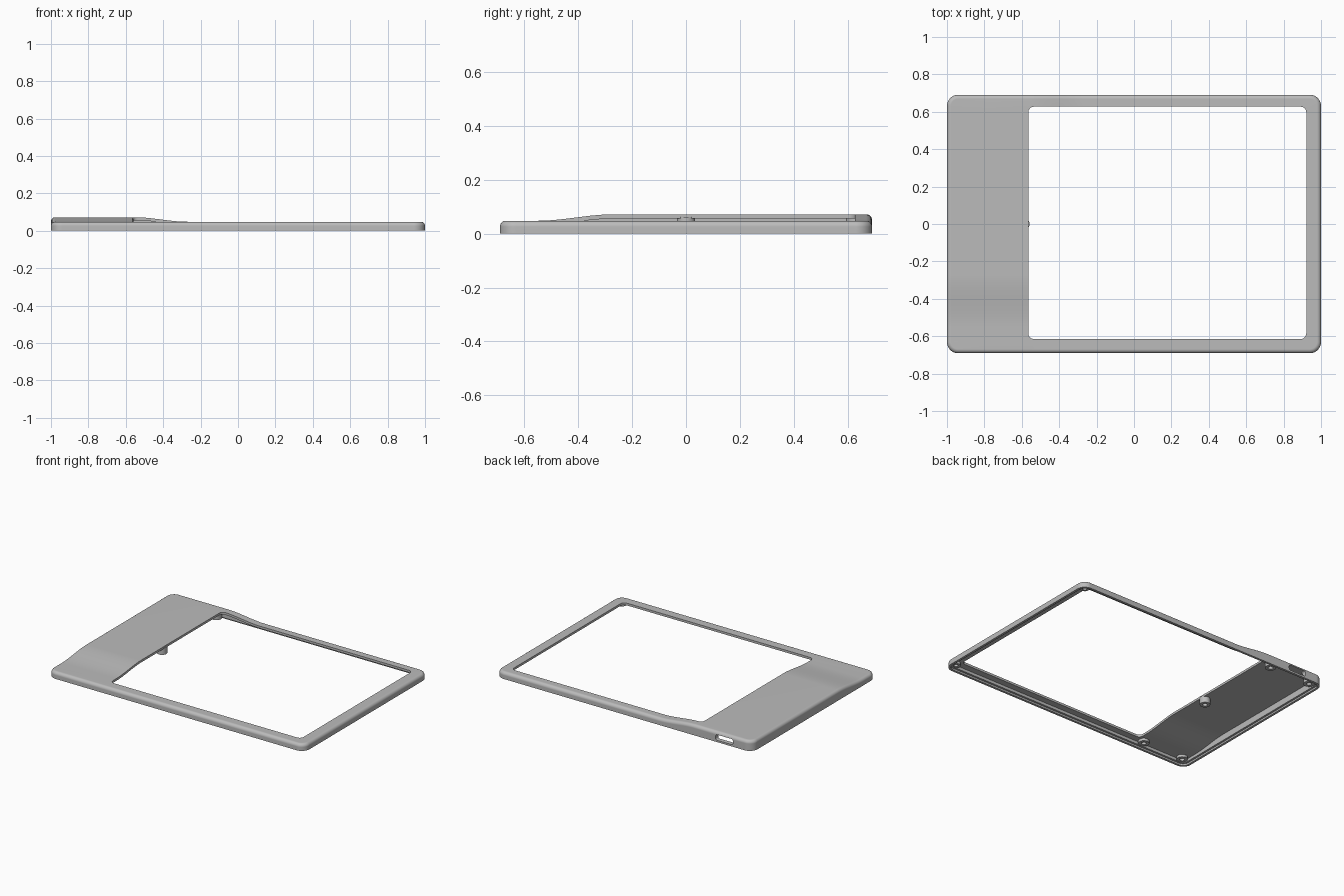
import bpy, bmesh, math
from mathutils import Vector

old = bpy.data.objects.get("Cube")
if old:
    bpy.data.objects.remove(old, do_unlink=True)

grey = bpy.data.materials.new("plain grey")
grey.use_nodes = True
grey.diffuse_color = (0.5, 0.5, 0.5, 1)
grey.node_tree.nodes["Principled BSDF"].inputs["Base Color"].default_value = (0.5, 0.5, 0.5, 1)

HX, HY = 1.0, 0.691          # half size of the frame
TOP, RISE = 0.048, 0.024     # low height and extra height of the raised corner
FILLET, PLATE = 0.022, 0.016
RAMP0, RAMP1 = -0.55, -0.27
SEG = 8


def smooth(t):
    t = min(max(t, 0), 1)
    return t * t * (3 - 2 * t)


def lift(x, y):
    """Extra height: full at the back right corner, easing off along both sides."""
    span = RAMP1 - RAMP0
    return RISE * smooth((RAMP1 - x) / span) * smooth((y - RAMP0) / span)


def rounded_rect(x0, x1, y0, y1, r):
    pts = []
    corners = [(x1 - r, y1 - r), (x0 + r, y1 - r), (x0 + r, y0 + r), (x1 - r, y0 + r)]
    for k, (cx, cy) in enumerate(corners):
        for i in range(SEG + 1):
            a = math.pi / 2 * (k + i / SEG)
            pts.append((cx + r * math.cos(a), cy + r * math.sin(a)))
    return pts


def outline(inset):
    return rounded_rect(-HX + inset, HX - inset, -HY + inset, HY - inset, 0.06 - inset)


def loft(bm, rings):
    """Join closed rings of points, the last one back to the first."""
    loops = [[bm.verts.new((x, y, z)) for x, y in pts] for pts, z in rings]
    for a, b in zip(loops, loops[1:] + loops[:1]):
        n = len(a)
        for i in range(n):
            j = (i + 1) % n
            bm.faces.new((a[i], a[j], b[j], b[i]))


def finish(bm, name, angle=25):
    bmesh.ops.recalc_face_normals(bm, faces=bm.faces[:])
    mesh = bpy.data.meshes.new(name)
    bm.to_mesh(mesh)
    bm.free()
    mesh.materials.append(grey)
    ob = bpy.data.objects.new(name, mesh)
    bpy.context.collection.objects.link(ob)
    return ob


def activate(ob):
    bpy.ops.object.select_all(action='DESELECT')
    ob.select_set(True)
    bpy.context.view_layer.objects.active = ob


def shade(ob):
    activate(ob)
    bpy.ops.object.shade_smooth_by_angle(angle=math.radians(25))


# Frame shell: outer wall, rounded top edge, window edge, hollow underside, rim step
window = rounded_rect(-0.565, 0.921, -0.615, 0.627, 0.03)
rings = [(outline(0), 0)]
for i in range(7):
    a = math.pi / 2 * i / 6
    rings.append((outline(FILLET * (1 - math.cos(a))), TOP - FILLET * (1 - math.sin(a))))
rings += [(window, TOP), (window, TOP - PLATE),
          (outline(0.03), TOP - PLATE), (outline(0.03), 0.012),
          (outline(0.016), 0.012), (outline(0.016), 0)]
bm = bmesh.new()
loft(bm, rings)

# Cut the strips of the ramps, then raise everything above the lower wall
for i in range(11):
    p = RAMP0 + (RAMP1 - RAMP0) * i / 10
    for axis in (Vector((1, 0, 0)), Vector((0, 1, 0))):
        bmesh.ops.bisect_plane(bm, geom=bm.verts[:] + bm.edges[:] + bm.faces[:],
                               plane_co=axis * p, plane_no=axis)
for v in bm.verts:
    if v.co.z > 0.02:
        v.co.z += lift(v.co.x, v.co.y)
frame = finish(bm, "frame_shell")

# Port opening through the back wall
bm = bmesh.new()
slot = rounded_rect(-0.85, -0.715, 0.013, 0.052, 0.012)
ends = [[bm.verts.new((x, y, z)) for x, z in slot] for y in (HY - 0.06, HY + 0.05)]
bm.faces.new(ends[0])
bm.faces.new(ends[1])
for i in range(len(slot)):
    j = (i + 1) % len(slot)
    bm.faces.new((ends[0][i], ends[0][j], ends[1][j], ends[1][i]))
cutter = finish(bm, "port_cutter")
cutter.hide_render = True
activate(frame)
mod = frame.modifiers.new("port", 'BOOLEAN')
mod.object = cutter
mod.operation = 'DIFFERENCE'
mod.solver = 'EXACT'
bpy.ops.object.modifier_apply(modifier=mod.name)
bpy.data.objects.remove(cutter, do_unlink=True)
shade(frame)
weighted = frame.modifiers.new("even_shading", 'WEIGHTED_NORMAL')
weighted.keep_sharp = True


# Screw bosses hanging under the plate
def boss(name, x, y, r):
    def circle(q):
        return [(x + q * math.cos(math.tau * i / 24), y + q * math.sin(math.tau * i / 24))
                for i in range(24)]
    roof = TOP - 0.01 + lift(x, y)
    b = bmesh.new()
    loft(b, [(circle(r), roof), (circle(r), 0.014),
             (circle(r * 0.45), 0.014), (circle(r * 0.45), roof)])
    shade(finish(b, name))


for side, s in (("front", -1), ("back", 1)):
    boss(side + "_left_boss", 0.948, s * 0.64, 0.03)
    boss(side + "_inner_boss", -0.61, s * 0.63, 0.036)
    boss(side + "_right_boss", -0.93, s * 0.63, 0.036)
boss("middle_boss", -0.592, 0.0, 0.034)
